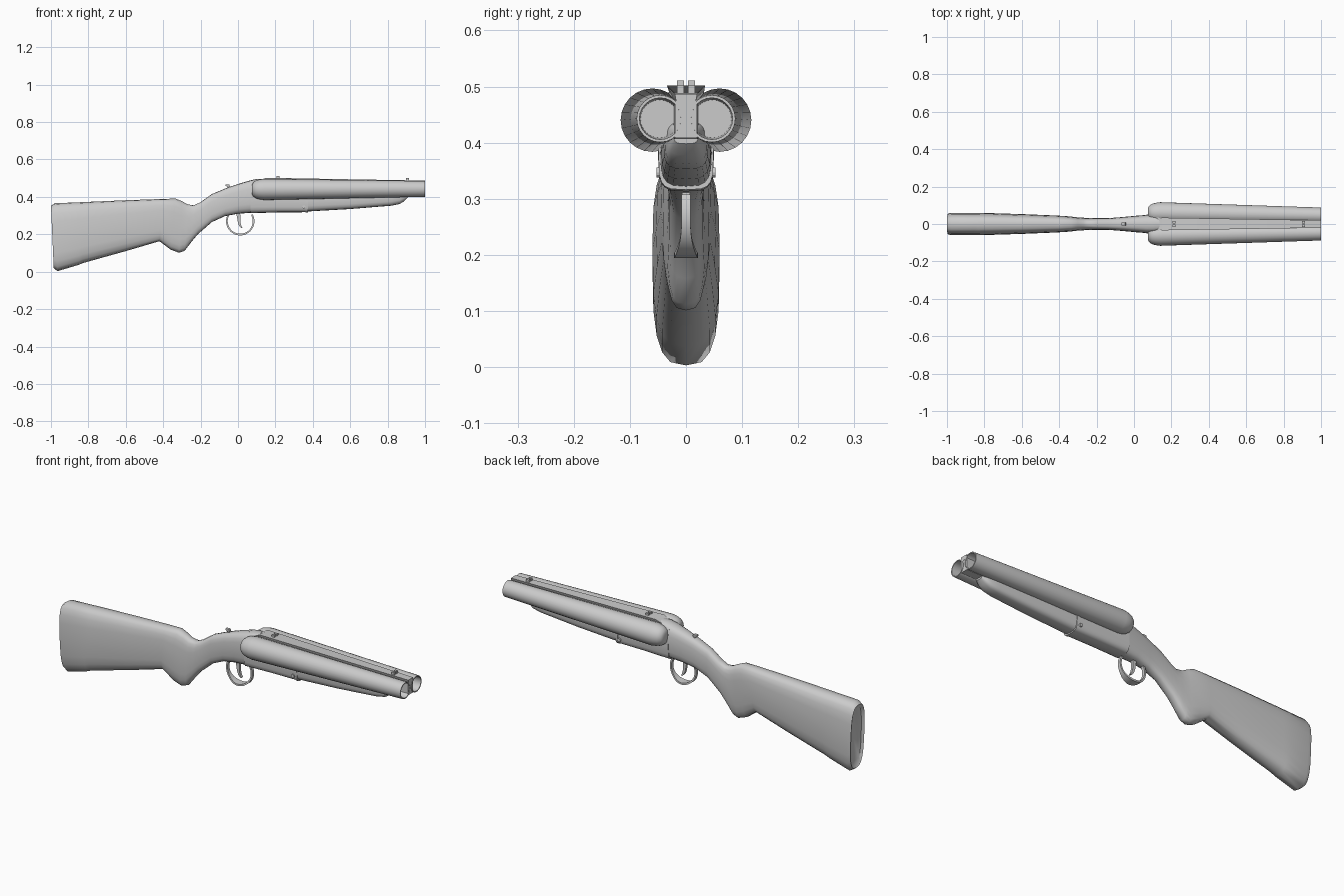
import bpy, bmesh, math
from math import sin, cos, pi, radians

if "Cube" in bpy.data.objects:
    bpy.data.objects.remove(bpy.data.objects["Cube"])


def loft(name, rings, angle=35):
    """Skin a list of equal-length point rings and cap both ends."""
    bm = bmesh.new()
    rows = [[bm.verts.new(p) for p in r] for r in rings]
    n = len(rows[0])
    for a, b in zip(rows, rows[1:]):
        for i in range(n):
            j = (i + 1) % n
            bm.faces.new((a[i], a[j], b[j], b[i]))
    bm.faces.new(rows[0])
    bm.faces.new(rows[-1])
    bmesh.ops.recalc_face_normals(bm, faces=bm.faces)
    me = bpy.data.meshes.new(name)
    bm.to_mesh(me)
    bm.free()
    ob = bpy.data.objects.new(name, me)
    bpy.context.collection.objects.link(ob)
    bpy.context.view_layer.objects.active = ob
    bpy.ops.object.select_all(action='DESELECT')
    ob.select_set(True)
    bpy.ops.object.shade_smooth_by_angle(angle=radians(angle))
    return ob


def section(xt, zt, xb, zb, hw, p=0.65, n=20):
    """Rounded cross-section between a top and a bottom profile point."""
    pts = []
    for i in range(n):
        a = 2 * pi * i / n
        c, s = cos(a), sin(a)
        y = hw * math.copysign(abs(c) ** p, c)
        v = math.copysign(abs(s) ** p, s)
        pts.append(((xt + xb) / 2 + v * (xt - xb) / 2, y,
                    (zt + zb) / 2 + v * (zt - zb) / 2))
    return pts


def circle(x, cy, cz, r, n=24):
    return [(x, cy + r * cos(2 * pi * i / n), cz + r * sin(2 * pi * i / n)) for i in range(n)]


def trapezoid(x, zt, wt, zb, wb):
    return [(x, -wb, zb), (x, wb, zb), (x, wt, zt), (x, -wt, zt)]


def box(name, x0, x1, y0, y1, z0, z1):
    return loft(name, [[(x, y0, z0), (x, y1, z0), (x, y1, z1), (x, y0, z1)] for x in (x0, x1)])


# Wooden stock with pistol grip and wrist
stock = [(-.99, .340, -.985, .03, .05), (-1.0, .352, -.985, .018, .056),
         (-.98, .366, -.965, .003, .06), (-.85, .371, -.85, .037, .06),
         (-.83, .372, -.83, .046, .06), (-.6, .382, -.6, .11, .053),
         (-.4, .389, -.42, .163, .045), (-.335, .391, -.36, .118, .041),
         (-.3, .377, -.315, .101, .036), (-.27, .360, -.285, .112, .034),
         (-.235, .355, -.25, .158, .032), (-.2, .372, -.215, .2, .031),
         (-.14, .415, -.14, .265, .031), (-.055, .45, -.07, .297, .037),
         (.02, .475, 0, .31, .044), (.072, .49, .072, .315, .049)]
stock[0] = (-.985, .335, -.975, .035, .048)
loft("stock", [section(*s) for s in stock], 45)

# Metal receiver: breech block between the barrels and the lower action
loft("breech_block", [section(.07, .489, .07, .315, .05),
                      section(.10, .496, .10, .32, .05),
                      section(.135, .497, .135, .33, .045),
                      section(.15, .485, .15, .34, .035)])
loft("receiver", [section(.068, .46, .068, .313, .05, .5),
                  section(.22, .45, .22, .317, .048, .5),
                  section(.37, .44, .37, .318, .047, .5)])

# Wooden fore-end under the barrels
fore = [(.372, .44, .322, .046), (.6, .44, .335, .044), (.82, .44, .353, .04),
        (.865, .44, .362, .037), (.89, .435, .378, .032), (.91, .43, .398, .022)]
loft("fore_end", [section(x, t, x, b, w, .6) for x, t, b, w in fore])

# Pair of tapered barrels with rounded breech ends and hollow muzzles
for side, label in ((1, "left"), (-1, "right")):
    prof = [(.074, .06, .022), (.08, .06, .036), (.095, .06, .047), (.115, .06, .053),
            (.14, .06, .0565), (1.0, .046, .042), (1.0, .046, .037), (.88, .047, .034)]
    loft("barrel_" + label, [circle(x, side * cy, .44 + .003 * max(0, x - .1), r)
                             for x, cy, r in prof])

# Web joining the barrels, and the sighting rib on top
loft("barrel_web", [trapezoid(.12, .489, .035, .395, .035),
                    trapezoid(.998, .474, .02, .408, .02)])
loft("sighting_rib", [trapezoid(.125, .490, .03, .475, .03),
                      trapezoid(.15, .502, .034, .475, .022),
                      trapezoid(.999, .487, .02, .465, .016)])

# Rear and front sights, each a pair of small posts
for s in (1, -1):
    y0, y1 = sorted((s * .004, s * .016))
    box("rear_sight_post", .205, .222, y0, y1, .495, .511)
    box("front_sight_post", .898, .915, y0, y1, .48, .502)

# Trigger guard loop, flared at the bottom
guard = []
for i in range(29):
    a = radians(150 + 240 * i / 28)
    w = .008 + .013 * max(0, -sin(a)) ** 3
    guard.append([(.012 + r * cos(a), y, .27 + r * sin(a))
                  for r, y in ((.076, -w), (.076, w), (.067, w), (.067, -w))])
loft("trigger_guard", guard)

# Curved trigger
path = [(.0, .32, .011), (.004, .29, .009), (.006, .265, .007), (.012, .245, .006), (.021, .233, .004)]
loft("trigger", [[(x - t, -.007, z), (x + t, -.007, z), (x + t, .007, z), (x - t, .007, z)]
                 for x, z, t in path], 50)

# Opening lever on the tang
loft("tang_lever", [[(x - t, -w, z), (x + t, -w, z), (x + t, w, z), (x - t, w, z)]
                    for x, z, t, w in ((-.045, .44, .008, .006), (-.052, .456, .007, .006),
                                       (-.056, .46, .012, .008), (-.058, .467, .01, .007))])

# Hinge pin and fore-end clasp
bpy.ops.mesh.primitive_cylinder_add(vertices=12, radius=.009, depth=.106,
                                    location=(.352, 0, .347), rotation=(pi / 2, 0, 0))
bpy.context.object.name = "hinge_pin"
loft("fore_end_band", [section(x, .44, x, .316, .049, .5) for x in (.362, .374)])
